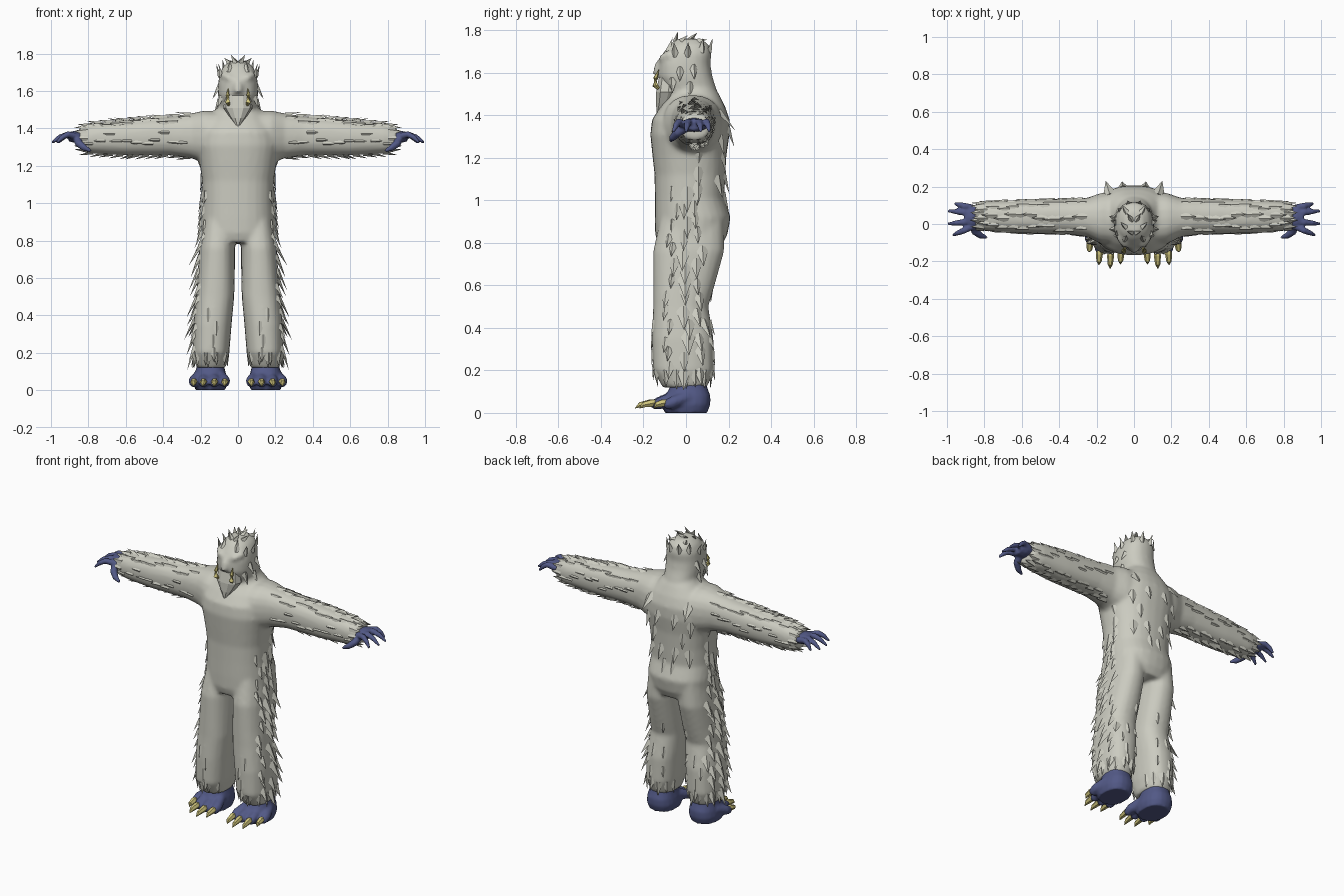
import bpy, bmesh, math, random
from mathutils import Vector
from mathutils.bvhtree import BVHTree

random.seed(4)


def material(name, rgb):
    m = bpy.data.materials.new(name)
    m.diffuse_color = (*rgb, 1)
    return m


FUR = material("pale fur", (0.60, 0.60, 0.53))
SKIN = material("blue skin", (0.085, 0.10, 0.24))
HORN = material("yellow horn", (0.62, 0.55, 0.20))


def loft(bm, rings, n=20, power=0.85):
    """Closed skin over rings given as (centre, u axis, v axis)."""
    def sp(t):
        return math.copysign(abs(t) ** power, t)
    loops = []
    for c, u, v in rings:
        loops.append([bm.verts.new(c + u * sp(math.cos(k * math.tau / n)) + v * sp(math.sin(k * math.tau / n)))
                      for k in range(n)])
    faces = [bm.faces.new(loops[0][::-1]), bm.faces.new(loops[-1])]
    for a, b in zip(loops, loops[1:]):
        faces += [bm.faces.new((a[k], a[(k + 1) % n], b[(k + 1) % n], b[k])) for k in range(n)]
    bmesh.ops.recalc_face_normals(bm, faces=faces)


def stack(bm, rows, s=1, n=20):
    """Upright loft from rows of z, x centre, x radius, front y, back y."""
    loft(bm, [(Vector((s * x, (f + b) / 2, z)), Vector((r, 0, 0)), Vector((0, (b - f) / 2, 0)))
              for z, x, r, f, b in rows], n)


def tube(bm, pts, radii, n=8, flat=1.0):
    """Tapered tube along points."""
    pts = [Vector(p) for p in pts]
    rings = []
    for i, p in enumerate(pts):
        d = (pts[min(i + 1, len(pts) - 1)] - pts[max(i - 1, 0)]).normalized()
        u = d.cross(Vector((0.05, 0, 1))).normalized()
        rings.append((p, u * radii[i], u.cross(d) * radii[i] * flat))
    loft(bm, rings, n, 1)


def finish(bm, name, mat, voxel=0, smooth=0, mirror=False):
    me = bpy.data.meshes.new(name)
    bm.to_mesh(me)
    bm.free()
    me.materials.append(mat)
    ob = bpy.data.objects.new(name, me)
    bpy.context.collection.objects.link(ob)
    if voxel:
        r = ob.modifiers.new("blend", 'REMESH')
        r.mode, r.voxel_size, r.use_smooth_shade = 'VOXEL', voxel, True
        m = ob.modifiers.new("soften", 'SMOOTH')
        m.factor, m.iterations = 0.5, smooth
    if mirror:
        ob.modifiers.new("mirror", 'MIRROR').use_mirror_merge = False
    return ob


# Body: torso, head, legs and arms blended into one skin
bm = bmesh.new()
stack(bm, [(0.79, 0, 0.17, -0.13, 0.17), (0.84, 0, 0.198, -0.145, 0.195), (0.92, 0, 0.198, -0.147, 0.21),
           (1.01, 0, 0.19, -0.147, 0.18), (1.12, 0, 0.192, -0.148, 0.185), (1.21, 0, 0.205, -0.158, 0.19),
           (1.31, 0, 0.225, -0.168, 0.205), (1.38, 0, 0.215, -0.16, 0.205), (1.44, 0, 0.18, -0.12, 0.185),
           (1.50, 0, 0.12, -0.07, 0.155), (1.54, 0, 0.09, -0.05, 0.12)], n=28)
stack(bm, [(1.44, 0, 0.12, -0.05, 0.17), (1.52, 0, 0.10, -0.10, 0.145), (1.58, 0, 0.108, -0.13, 0.125),
           (1.64, 0, 0.106, -0.13, 0.115), (1.69, 0, 0.10, -0.11, 0.12), (1.73, 0, 0.08, -0.08, 0.11),
           (1.76, 0, 0.045, -0.045, 0.07)])
for s in (1, -1):
    stack(bm, [(0.92, 0.10, 0.085, -0.12, 0.18), (0.76, 0.112, 0.096, -0.155, 0.18),
               (0.60, 0.117, 0.10, -0.155, 0.135), (0.50, 0.122, 0.102, -0.155, 0.105),
               (0.35, 0.137, 0.103, -0.16, 0.13), (0.20, 0.144, 0.098, -0.155, 0.13),
               (0.12, 0.144, 0.08, -0.11, 0.10)], s)
    loft(bm, [(Vector((s * x, y, z)), Vector((0, ry, 0)), Vector((0, 0, rz))) for x, y, z, ry, rz in
              [(0.08, 0.03, 1.35, 0.15, 0.14), (0.18, 0.03, 1.355, 0.135, 0.14), (0.25, 0.035, 1.36, 0.105, 0.12),
               (0.35, 0.04, 1.36, 0.095, 0.105), (0.60, 0.04, 1.35, 0.09, 0.095), (0.78, 0.042, 1.345, 0.08, 0.08),
               (0.85, 0.042, 1.345, 0.068, 0.06)]])
    tube(bm, [(s * 0.02, -0.115, 1.655), (s * 0.05, -0.105, 1.67), (s * 0.085, -0.07, 1.69)], [0.016, 0.022, 0.016])
tube(bm, [(0, -0.11, 1.67), (0, -0.13, 1.63), (0, -0.135, 1.59)], [0.014, 0.022, 0.026])
body = finish(bm, "furry_body", FUR, 0.012, 5)

# Pointed beard and jaw
bm = bmesh.new()
stack(bm, [(1.575, 0, 0.07, -0.13, -0.03), (1.51, 0, 0.078, -0.143, -0.02), (1.455, 0, 0.042, -0.143, -0.05),
           (1.405, 0, 0.004, -0.138, -0.125)], n=10)
finish(bm, "beard", FUR)

# Feet with rounded toes
toes = [(0.07, -0.14, -0.215), (0.125, -0.15, -0.24), (0.185, -0.14, -0.22), (0.236, -0.09, -0.15)]
bm = bmesh.new()
stack(bm, [(0.0, 0.148, 0.08, -0.10, 0.10), (0.04, 0.148, 0.092, -0.115, 0.115), (0.08, 0.148, 0.086, -0.10, 0.115),
           (0.12, 0.147, 0.075, -0.075, 0.10), (0.20, 0.145, 0.068, -0.07, 0.085)])
for x, y, tip in toes:
    tube(bm, [(0.148 + (x - 0.148) * 0.7, y + 0.10, 0.075), (x, y + 0.03, 0.05), (x, y, 0.038), (x, y - 0.015, 0.034)],
         [0.032, 0.03, 0.026, 0.012])
finish(bm, "foot", SKIN, 0.009, 3, True)

# Toe claws
bm = bmesh.new()
for x, y, tip in toes:
    tube(bm, [(x, y + 0.02, 0.05), (x, y - 0.02, 0.046), (x + 0.002, (y + tip) / 2 - 0.02, 0.038), (x + 0.003, tip, 0.022)],
         [0.014, 0.019, 0.014, 0.001], 6)
finish(bm, "toe_claw", HORN, mirror=True)

# Hands: palm, four fingers and a thumb
bm = bmesh.new()
tube(bm, [(0.77, 0.04, 1.345), (0.82, 0.04, 1.35), (0.87, 0.038, 1.355), (0.905, 0.035, 1.355)],
     [0.045, 0.058, 0.066, 0.05], 12, 0.5)
for y0, y1, x1 in [(0.085, 0.11, 0.96), (0.055, 0.07, 0.997), (0.02, 0.0, 0.997), (-0.01, -0.06, 0.97)]:
    ym = (y0 + y1) / 2
    tube(bm, [(0.86, y0, 1.355), (0.91, ym, 1.368), (0.95 + (x1 - 0.99) / 2, (ym + y1) / 2, 1.352), (x1, y1, 1.322)],
         [0.02, 0.018, 0.015, 0.007], 7)
tube(bm, [(0.86, 0.0, 1.345), (0.85, -0.04, 1.318), (0.82, -0.062, 1.295), (0.785, -0.072, 1.278)],
     [0.024, 0.022, 0.018, 0.007], 7)
finish(bm, "hand", SKIN, 0.007, 2, True)

# Tusks on the cheeks
bm = bmesh.new()
tube(bm, [(0.05, -0.13, 1.525), (0.055, -0.145, 1.54), (0.056, -0.143, 1.575), (0.052, -0.128, 1.615)],
     [0.008, 0.014, 0.011, 0.001], 6)
finish(bm, "tusk", HORN, mirror=True)

# Fur tufts: ridged spikes seated on the body surface
bpy.context.view_layer.update()
tree = BVHTree.FromObject(body, bpy.context.evaluated_depsgraph_get())
bm = bmesh.new()


def tuft(axis, out, flow, size, lift=0.35, width=0.36):
    """Cast inward to the axis point from direction out and plant a spike along flow."""
    out = Vector(out).normalized()
    p, n, _, _ = tree.ray_cast(Vector(axis) + out * 0.4, -out)
    if p is None:
        return
    flow = Vector(flow)
    d = (flow - n * flow.dot(n)).normalized()
    side = n.cross(d) * size * width
    a, b, c, t = [bm.verts.new(q) for q in (p - side - n * 0.01, p + side - n * 0.01, p - d * 0.01 + n * 0.006,
                                            p + d * size + n * size * lift)]
    for f in ((a, c, t), (c, b, t), (a, t, b), (a, b, c)):
        bm.faces.new(f)


def jit(a):
    return random.uniform(-a, a)


# legs: outer sides densest, a few on the front and rear
for i in range(13):
    z = 0.22 + i * 0.07
    for deg, size in ((0, 0.10), (38, 0.08), (-42, 0.07)):
        a = math.radians(deg + jit(10))
        tuft((0.12, 0, z + jit(0.02)), (math.cos(a), math.sin(a), 0), (0, 0, -1), size + jit(0.015), 0.38 if z < 0.9 else 0.22)
    if z < 0.5:
        tuft((0.15 + jit(0.04), 0, z), (0, -1, 0), (0, 0, -1), 0.07, 0.12)
        tuft((0.15 + jit(0.04), 0, z), (0, 1, 0), (0, 0, -1), 0.07, 0.15)
for z in (0.30, 0.42, 0.58):
    tuft((0.12, 0.0, z), (-0.2, 0.6, 0), (0, 0, -1), 0.06, 0.2)
# flanks and back
for z in (1.08, 1.15, 1.22):
    tuft((0.1, 0.03, z), (1, 0.3, 0), (0, 0, -1), 0.09, 0.25)
for x, z, size in ((0.13, 1.42, 0.11), (0.06, 1.34, 0.09), (0.15, 1.30, 0.09), (0.10, 1.22, 0.09),
                   (0.05, 1.12, 0.09), (0.13, 1.11, 0.10), (0.03, 1.03, 0.08)):
    tuft((x, 0, z), (0, 1, 0), (0, 0, -1), size, 0.3)
# arms: fringes along top and bottom
for i in range(11):
    x = 0.27 + i * 0.051
    for deg, size, lift in ((90, 0.075, 0.25), (55, 0.06, 0.15), (125, 0.06, 0.2), (-90, 0.07, 0.32), (-60, 0.06, 0.25),
                            (0 + jit(25), 0.055, 0.1), (180 + jit(25), 0.055, 0.1)):
        a = math.radians(deg + jit(8))
        tuft((x + jit(0.012), 0.04, 1.35), (0, math.cos(a), math.sin(a)), (1, 0, 0), size, lift)
# wrist and ankle cuffs
for k in range(10):
    a = k * math.tau / 10
    tuft((0.81, 0.04, 1.345), (0, math.cos(a), math.sin(a)), (1, 0, 0), 0.065, 0.12, 0.42)
for k in range(14):
    a = k * math.tau / 14
    tuft((0.144, 0, 0.195), (math.cos(a), math.sin(a), 0), (0, 0, -1), 0.07 + jit(0.015), 0.15, 0.36)
# head: cheeks, brows and crown
for z, deg in ((1.62, -15), (1.57, -35), (1.55, 10), (1.63, 20)):
    a = math.radians(deg)
    tuft((0, 0, z), (math.cos(a), math.sin(a), 0), (0.3, 0, -1), 0.065, 0.45)
for z, deg in ((1.68, -30), (1.68, 5), (1.70, 45), (1.705, -60), (1.70, 75)):
    a = math.radians(deg)
    tuft((0, 0, z), (math.cos(a), math.sin(a), 0), (0, 0, 1), 0.06, 0.45)
for x, y in ((0.012, -0.05), (0.045, -0.02), (0.012, 0.02), (0.04, 0.06)):
    tuft((x, y, 1.6), (0, 0, 1), (0.4, 0.6, 0.2), 0.04, 0.7, 0.45)
bmesh.ops.recalc_face_normals(bm, faces=bm.faces)
finish(bm, "fur_tufts", FUR, mirror=True)
